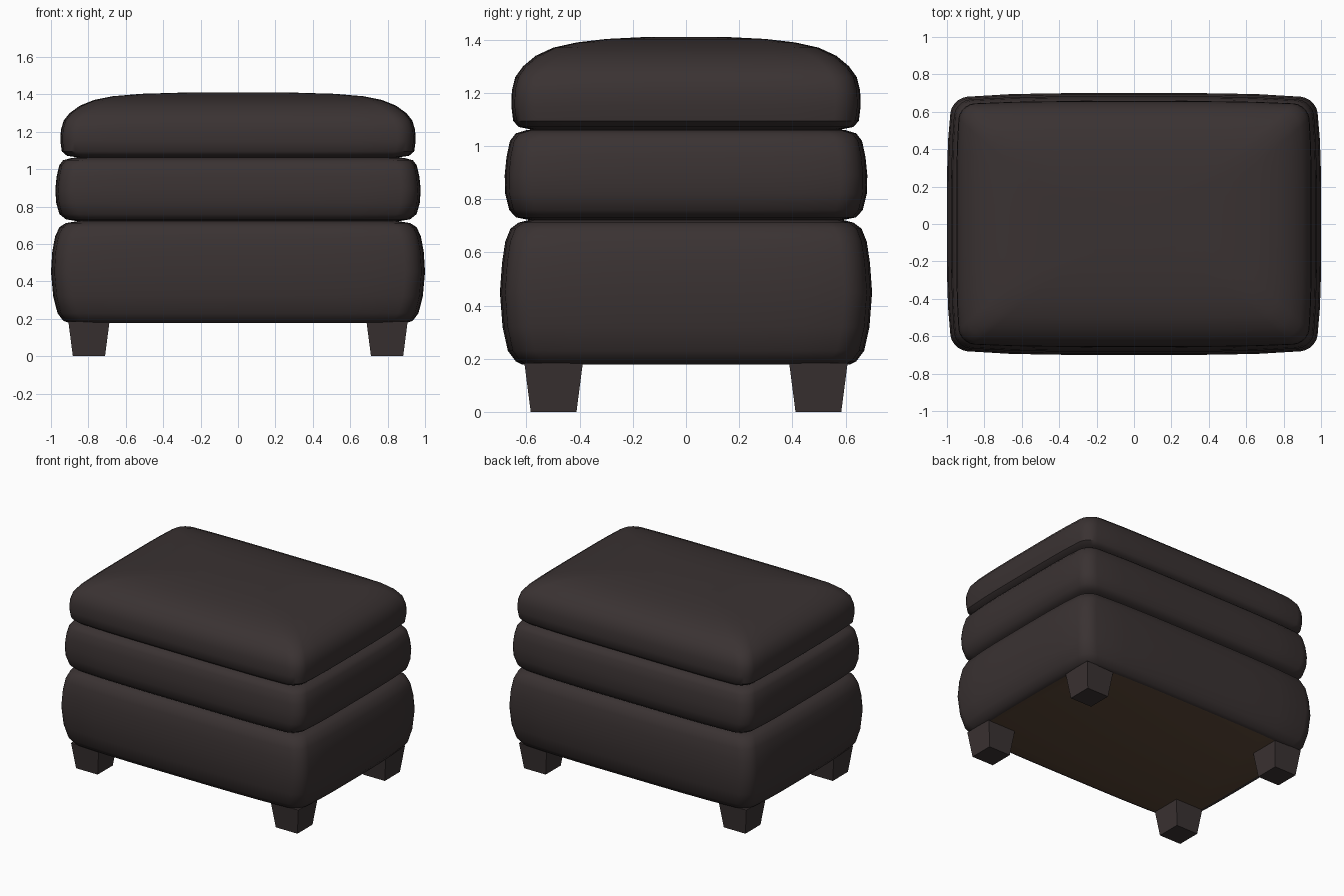
import bpy, bmesh, math

if "Cube" in bpy.data.objects:
    bpy.data.objects.remove(bpy.data.objects["Cube"])


def material(name, rgb):
    m = bpy.data.materials.new(name)
    m.diffuse_color = (*rgb, 1.0)
    m.use_nodes = True
    m.node_tree.nodes["Principled BSDF"].inputs["Base Color"].default_value = m.diffuse_color
    return m


leather = material("dark leather", (0.042, 0.032, 0.032))
lining = material("brown lining", (0.100, 0.060, 0.036))


def ring(hx, hy, r, bulge, n=8, seg=5):
    """Rounded rectangle whose sides belly outwards at the middle."""
    pts = []
    corners = [(1, 1, 0), (-1, 1, 90), (-1, -1, 180), (1, -1, 270)]
    for sx, sy, a0 in corners:
        for i in range(seg + 1):
            a = math.radians(a0 + 90 * i / seg)
            pts.append((sx * (hx - r) + r * math.cos(a),
                        sy * (hy - r) + r * math.sin(a)))
        # straight run towards the next corner
        a = math.radians(a0 + 90)
        nx, ny = (-sx, sy) if a0 in (0, 180) else (sx, -sy)
        x0, y0 = pts[-1]
        x1 = nx * (hx - r) + r * math.cos(a)
        y1 = ny * (hy - r) + r * math.sin(a)
        for i in range(1, n):
            t = i / n
            pts.append((x0 + (x1 - x0) * t, y0 + (y1 - y0) * t))
    return [(x * (1 - bulge * abs(y / hy) ** 4),
             y * (1 - 1.3 * bulge * abs(x / hx) ** 4)) for x, y in pts]


def cushion(name, profile, radius, bulge):
    """Loft rings from (z, half width, half depth) rows and cap both ends."""
    bm = bmesh.new()
    loops = []
    for z, hx, hy in profile:
        r = min(radius, hy * 0.5)
        loops.append([bm.verts.new((x, y, z)) for x, y in ring(hx, hy, r, bulge)])
    for a, b in zip(loops, loops[1:]):
        for i in range(len(a)):
            j = (i + 1) % len(a)
            bm.faces.new((a[i], a[j], b[j], b[i]))
    bottom = bm.faces.new(loops[0][::-1])
    bm.faces.new(loops[-1])
    if name == "base":
        bottom.material_index = 1
    return finish(name, bm)


def finish(name, bm, smooth=True):
    bmesh.ops.recalc_face_normals(bm, faces=bm.faces[:])
    me = bpy.data.meshes.new(name)
    bm.to_mesh(me)
    bm.free()
    me.materials.append(leather)
    me.materials.append(lining)
    ob = bpy.data.objects.new(name, me)
    bpy.context.collection.objects.link(ob)
    if smooth:
        bpy.ops.object.select_all(action='DESELECT')
        ob.select_set(True)
        bpy.context.view_layer.objects.active = ob
        bpy.ops.object.shade_smooth_by_angle(angle=math.radians(40))
    return ob


# Upholstered base with the lining underneath
cushion("base", [
    (0.178, 0.90, 0.615), (0.19, 0.935, 0.64), (0.23, 0.965, 0.67),
    (0.32, 0.988, 0.69), (0.45, 1.0, 0.70), (0.56, 0.993, 0.692),
    (0.64, 0.978, 0.68), (0.69, 0.955, 0.66), (0.712, 0.92, 0.63),
    (0.722, 0.86, 0.59)], 0.08, 0.03)

# Middle cushion
cushion("middle_cushion", [
    (0.722, 0.86, 0.59), (0.732, 0.92, 0.64), (0.76, 0.955, 0.665),
    (0.82, 0.972, 0.68), (0.89, 0.977, 0.682), (0.96, 0.97, 0.675),
    (1.02, 0.956, 0.662), (1.048, 0.935, 0.64), (1.06, 0.89, 0.60),
    (1.064, 0.85, 0.57)], 0.08, 0.025)

# Crowned seat cushion
cushion("seat_cushion", [
    (1.062, 0.85, 0.58), (1.072, 0.915, 0.63), (1.095, 0.942, 0.65),
    (1.15, 0.95, 0.657), (1.21, 0.947, 0.655), (1.26, 0.932, 0.642),
    (1.30, 0.90, 0.613), (1.34, 0.845, 0.565), (1.37, 0.77, 0.50),
    (1.39, 0.67, 0.41), (1.403, 0.52, 0.30), (1.41, 0.28, 0.16)], 0.08, 0.02)

# Four tapered block feet
for sx, side in ((-1, "left"), (1, "right")):
    for sy, end in ((-1, "front"), (1, "back")):
        bm = bmesh.new()
        bmesh.ops.create_cube(bm, size=1)
        for v in bm.verts:
            top = v.co.z > 0
            w = 0.22 if top else 0.172
            v.co = (sx * 0.797 + v.co.x * w, sy * 0.498 + v.co.y * w,
                    0.185 if top else 0.0)
        finish(f"{end}_{side}_foot", bm, smooth=False)
